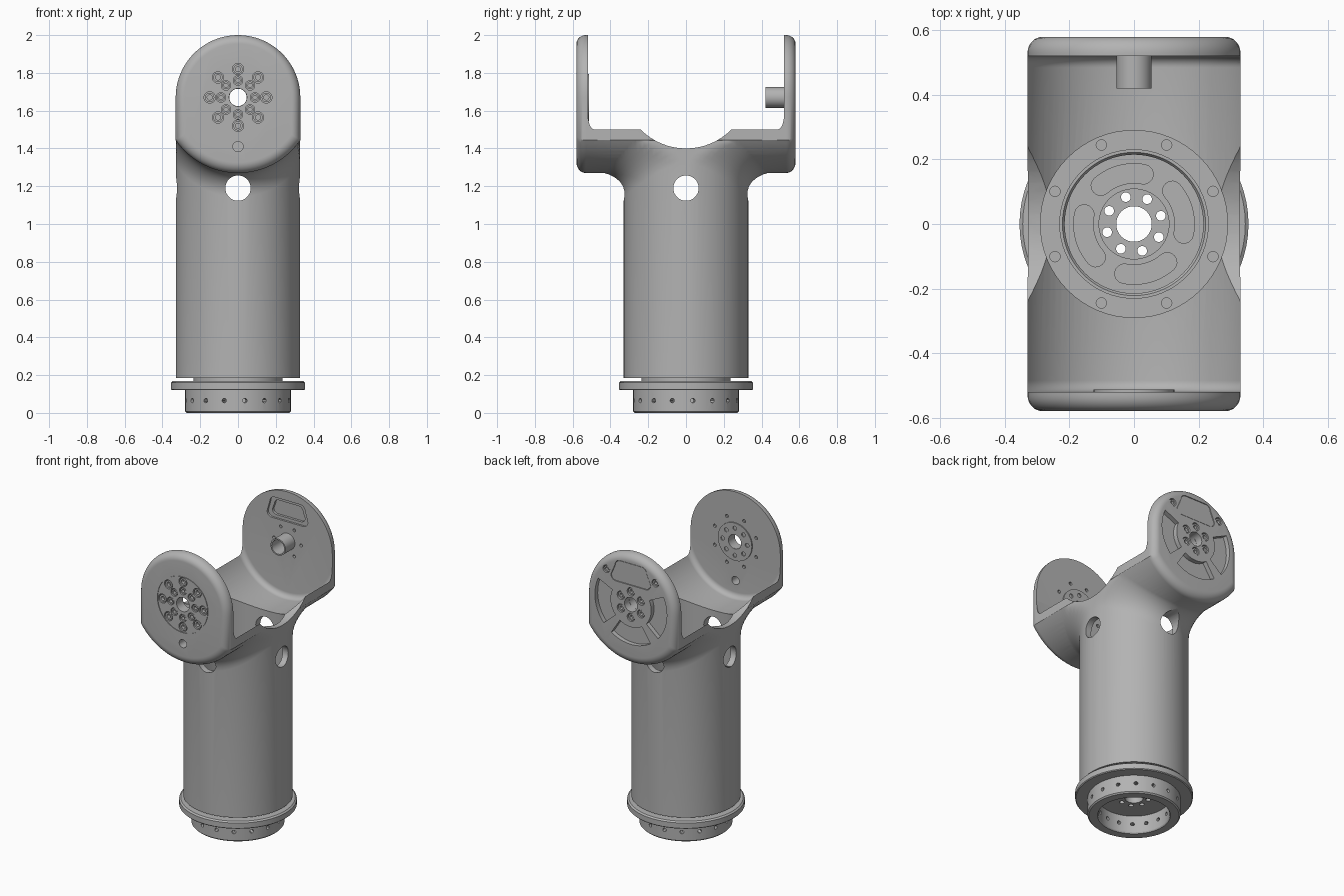
import bpy, bmesh
from math import sin, cos, pi, radians, sqrt, asin
from mathutils import Matrix, Vector

cube = bpy.data.objects.get("Cube")
if cube:
    bpy.data.objects.remove(cube, do_unlink=True)

grey = bpy.data.materials.new("machined grey")
grey.use_nodes = True
COLOUR = (0.45, 0.45, 0.45, 1)
grey.diffuse_color = COLOUR
grey.node_tree.nodes["Principled BSDF"].inputs["Base Color"].default_value = COLOUR

PIVOT = 1.67   # height of the pivot axis
R = 0.33       # tube radius and half width of the fork
BELLY = 0.40   # outer radius of the trough under the pivot
UP = Matrix.Identity(4)
# local (u, v, w) -> fork frame: u along x, v up from the pivot, w along y
SIDE = Matrix(((1, 0, 0, 0), (0, 0, 1, 0), (0, 1, 0, PIVOT), (0, 0, 0, 1)))
ACROSS = Matrix(((0, 0, 1, 0), (1, 0, 0, 0), (0, 1, 0, 0), (0, 0, 0, 1)))
parts = []


def loft(bm, rings, M=UP, loop=False):
    vs = [[bm.verts.new(M @ Vector(p)) for p in ring] for ring in rings]
    n = len(vs[0])
    pairs = list(zip(vs, vs[1:])) + ([(vs[-1], vs[0])] if loop else [])
    for a, b in pairs:
        for i in range(n):
            j = (i + 1) % n
            bm.faces.new((a[i], a[j], b[j], b[i]))
    if not loop:
        bm.faces.new(vs[0][::-1])
        bm.faces.new(vs[-1])


def polar(r, a, u=0, v=0):
    return (u + r * cos(a), v + r * sin(a))


def arc(r, a0, a1, n, u=0, v=0):
    return [polar(r, a0 + (a1 - a0) * i / n, u, v) for i in range(n + 1)]


def prism(bm, pts, lo, hi, M=UP):
    loft(bm, [[(u, v, w) for u, v in pts] for w in (lo, hi)], M)


def rod(bm, r, lo, hi, M=UP, at=(0, 0), n=32):
    prism(bm, arc(r, 0, 2 * pi, n, *at)[:-1], lo, hi, M)


def revolve(bm, profile, M=UP, at=(0, 0), n=64):
    loft(bm, [[(u, v, h) for u, v in arc(r, 0, 2 * pi, n, *at)[:-1]]
              for r, h in profile], M, loop=True)


def pipe(bm, r0, r1, lo, hi, M=UP, at=(0, 0), n=64):
    revolve(bm, [(r0, lo), (r1, lo), (r1, hi), (r0, hi)], M, at, n)


def around(count, r, start=0.0):
    return [polar(r, start + 2 * pi * i / count) for i in range(count)]


def sector(mid, half, r0, r1):
    return arc(r1, mid - half, mid + half, 10) + arc(r0, mid + half, mid - half, 10)


def curved_slot(mid, half, r, w):
    a, b = mid - half, mid + half
    return (arc(r + w, a, b, 12)[:-1] + arc(w, b, b + pi, 8, *polar(r, b))[:-1]
            + arc(r - w, b, a, 12)[:-1] + arc(w, a + pi, a + 2 * pi, 8, *polar(r, a))[:-1])


def rounded(bottom, top, v0, v1, r):
    corners = [(top, v1), (-top, v1), (-bottom, v0), (bottom, v0)]
    return [p for k, c in enumerate(corners)
            for p in arc(r, k * pi / 2, (k + 1) * pi / 2, 6, *c)]


def finish(name, bm):
    bmesh.ops.recalc_face_normals(bm, faces=bm.faces[:])
    mesh = bpy.data.meshes.new(name)
    bm.to_mesh(mesh)
    bm.free()
    mesh.materials.append(grey)
    ob = bpy.data.objects.new(name, mesh)
    bpy.context.collection.objects.link(ob)
    return ob


def combine(ob, bm, operation="DIFFERENCE"):
    tool = finish("cutter", bm)
    tool.hide_render = True
    mod = ob.modifiers.new("combine", "BOOLEAN")
    mod.operation, mod.solver, mod.object = operation, "EXACT", tool
    bpy.context.view_layer.objects.active = ob
    bpy.ops.object.modifier_apply(modifier=mod.name)
    bpy.data.objects.remove(tool, do_unlink=True)


def part(name, bm):
    ob = finish(name, bm)
    parts.append(ob)
    return ob


# Tube flaring with a fillet into the trough
FILLET, LIMIT = 0.13, R - 0.001


def tube_ring(spread, height):
    ring = []
    for x, y in arc(R + spread, 0, 2 * pi, 96)[:-1]:
        x = max(-LIMIT, min(LIMIT, x))
        ring.append((x, y, height(x)))
    return ring


def flare(a):
    return tube_ring(FILLET * (1 - cos(a)), lambda x: PIVOT + 0.003
                     - sqrt(BELLY ** 2 - x * x) - FILLET * (1 - sin(a)))


bm = bmesh.new()
loft(bm, [tube_ring(0, lambda x: 0.185)] + [flare(pi / 2 * i / 8) for i in range(9)]
     + [tube_ring(FILLET, lambda x: 1.6)])
housing = part("fork_housing", bm)

# Fork block with rounded outer rims
low = asin(sqrt(BELLY ** 2 - R ** 2) / BELLY)
outline = arc(R, 0, pi, 40) + arc(BELLY, pi + low, 2 * pi - low, 32)
hollow = arc(0.371, pi, 2 * pi, 48) + [(0.371, 0.5), (-0.371, 0.5)]


def rounded_block(bm, pts, half, r, size):
    ends = [(half - r + r * sin(a), 1 - r * (1 - cos(a)) / size)
            for a in [pi / 2 * i / 8 for i in range(9)]]
    rings = [(-w, s) for w, s in ends[::-1]] + ends
    loft(bm, [[(u * s, v * s, w) for u, v in pts] for w, s in rings], SIDE)


bm = bmesh.new()
rounded_block(bm, outline, 0.58, 0.05, 0.36)
combine(housing, bm, "UNION")

# Trough between the two fork plates
bm = bmesh.new()
rounded_block(bm, hollow, 0.52, 0.035, 0.371)
combine(housing, bm)

# Tube bore
bm = bmesh.new()
rod(bm, 0.29, 0.21, 1.8, n=64)
combine(housing, bm)

# Saddle dips, floor opening and floor screw holes
bm = bmesh.new()
rod(bm, 0.338, -0.5, 0.5, ACROSS, (0, 1.738), 64)
rod(bm, 0.23, 0.1, 0.25, n=64)
for at in around(8, 0.265, pi / 8):
    rod(bm, 0.016, 0.195, 0.25, at=at, n=16)
combine(housing, bm)

# Sideways cable hole and window rim inside the back plate
bm = bmesh.new()
rod(bm, 0.067, -0.5, 0.5, ACROSS, (0, 1.19))
prism(bm, rounded(0.115, 0.095, 0.165, 0.235, 0.035), 0.5, 0.533, SIDE)
combine(housing, bm)

# Holes, counterbores and pockets in the plates
FRONT_BOLTS = [(at, 0.030) for at in around(8, 0.15)] + [(at, 0.025) for at in around(8, 0.09)]
BACK_BOLTS = ([(at, 0.027) for at in around(6, 0.085, pi / 6)]
              + [((x, 0.19), 0.025) for x in (-0.18, 0.18)])
bm = bmesh.new()
rod(bm, 0.067, -0.6, 0.6, SIDE, (0, 1.19 - PIVOT))
rod(bm, 0.047, -0.7, 0.7, SIDE)
rod(bm, 0.027, -0.7, -0.45, SIDE, (0, -0.26))
pipe(bm, 0.183, 0.187, -0.6, -0.576, SIDE)
for at, r in FRONT_BOLTS:
    rod(bm, r, -0.6, -0.555, SIDE, at, 20)
for at in around(8, 0.165, pi / 8):
    rod(bm, 0.011, -0.535, -0.5, SIDE, at, 12)
for at, r in BACK_BOLTS:
    rod(bm, r, 0.557, 0.6, SIDE, at, 20)
for at in around(6, 0.10):
    rod(bm, 0.010, 0.5, 0.54, SIDE, at, 12)
for mid in (188, 270, 352):
    prism(bm, sector(radians(mid), radians(33), 0.15, 0.265), 0.55, 0.6, SIDE)
prism(bm, rounded(0.09, 0.075, 0.18, 0.22, 0.03), 0.525, 0.549, SIDE)
prism(bm, rounded(0.11, 0.08, 0.165, 0.235, 0.037), 0.563, 0.6, SIDE)
combine(housing, bm)

# Cover plate on the back
bm = bmesh.new()
prism(bm, rounded(0.11, 0.08, 0.165, 0.235, 0.034), 0.56, 0.578, SIDE)
part("back_cover", bm)

# Recessed bolt heads
for name, bolts, lo, hi in (("front_bolts", FRONT_BOLTS, -0.576, -0.55),
                            ("back_bolts", BACK_BOLTS, 0.55, 0.574)):
    bm = bmesh.new()
    for at, r in bolts:
        pipe(bm, r * 0.45, r * 0.82, lo, hi, SIDE, at, 18)
    part(name, bm)

# Bearing ring on the inside of the front plate
bm = bmesh.new()
pipe(bm, 0.047, 0.125, -0.53, -0.513, SIDE)
ring = part("bearing_ring", bm)
bm = bmesh.new()
for at in around(8, 0.09):
    rod(bm, 0.014, -0.525, -0.5, SIDE, at, 14)
combine(ring, bm)

# Hollow pivot post on the back plate
bm = bmesh.new()
pipe(bm, 0.046, 0.055, 0.42, 0.53, SIDE, n=32)
part("pivot_post", bm)

# Base collar with a flange and radial holes
bm = bmesh.new()
revolve(bm, [(0.22, 0), (0.272, 0), (0.28, 0.008), (0.28, 0.12), (0.35, 0.12), (0.355, 0.125),
             (0.355, 0.16), (0.345, 0.168), (0.235, 0.17), (0.235, 0.195), (0.222, 0.195),
             (0.215, 0.185), (0.215, 0.008)])
collar = part("base_collar", bm)
bm = bmesh.new()
for i in range(16):
    turn = Matrix.Rotation(2 * pi * (i + 0.33) / 16, 4, "Z")
    rod(bm, 0.012, 0.19, 0.3, turn @ ACROSS, (0, 0.065), 12)
combine(collar, bm)

# Base plate with curved pockets and a ring of holes
bm = bmesh.new()
revolve(bm, [(0.055, 0.12), (0.218, 0.12), (0.218, 0.16), (0.11, 0.16), (0.11, 0.165),
             (0.055, 0.165)])
plate = part("base_plate", bm)
bm = bmesh.new()
for k in range(4):
    prism(bm, curved_slot(radians(15) + k * pi / 2, radians(26), 0.157, 0.030), 0.135, 0.2)
for at in around(8, 0.087, radians(17)):
    rod(bm, 0.015, 0.1, 0.2, at=at, n=16)
combine(plate, bm)

# Smooth shading with sharp edges kept
for ob in bpy.context.view_layer.objects:
    ob.select_set(ob in parts)
bpy.context.view_layer.objects.active = housing
bpy.ops.object.shade_smooth_by_angle(angle=radians(30))
